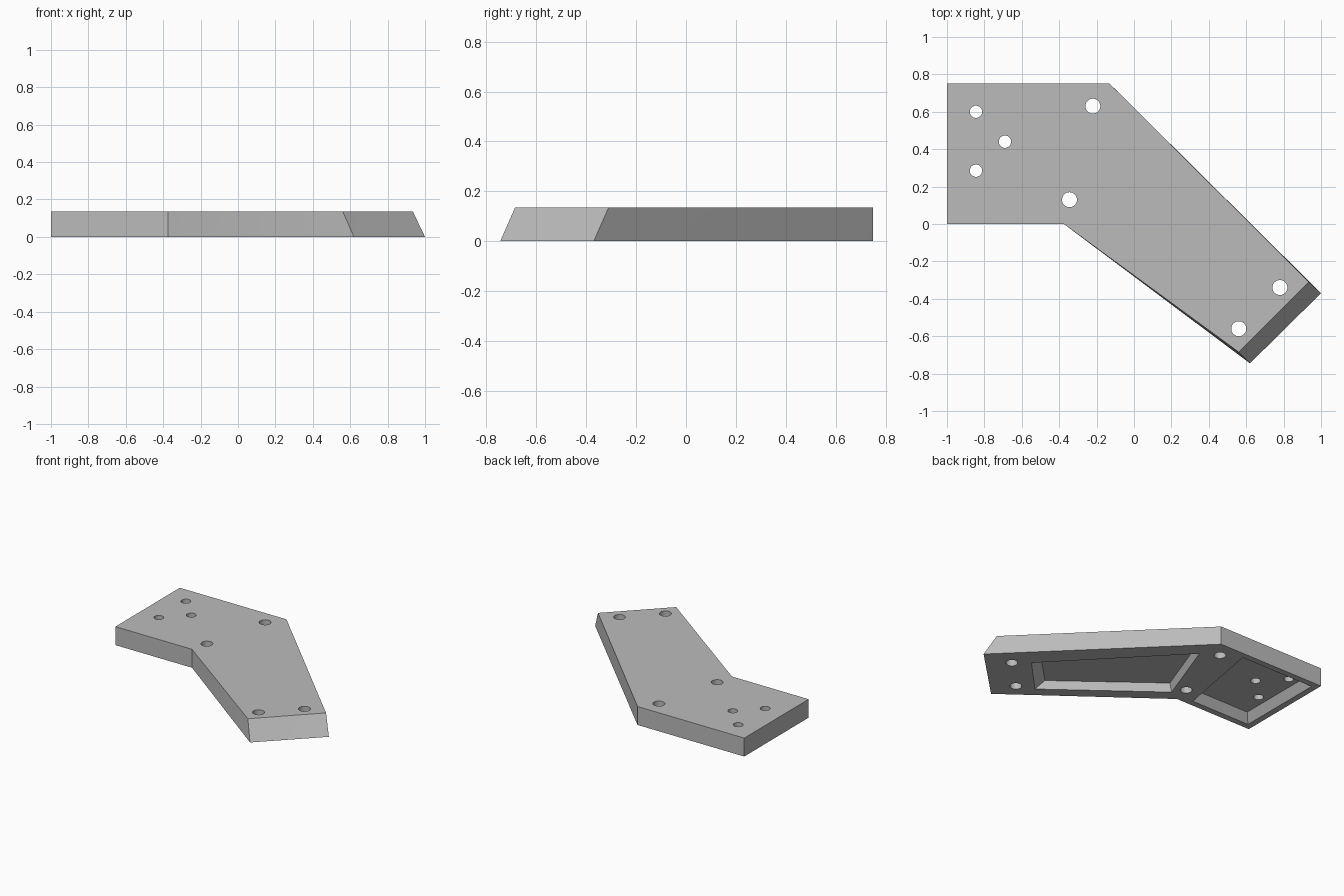
import bpy, bmesh

cube = bpy.data.objects.get("Cube")
if cube:
    bpy.data.objects.remove(cube, do_unlink=True)

HEIGHT = 0.136
POCKET = 0.062

grey = bpy.data.materials.new("plain_grey")
grey.use_nodes = True
grey.diffuse_color = (0.5, 0.5, 0.5, 1)
grey.node_tree.nodes["Principled BSDF"].inputs["Base Color"].default_value = (0.5, 0.5, 0.5, 1)


def loft(name, rings):
    """Closed solid through matching outlines, each given as (points, z)."""
    bm = bmesh.new()
    loops = [[bm.verts.new((x, y, z)) for x, y in pts] for pts, z in rings]
    n = len(loops[0])
    bm.faces.new(loops[0])
    bm.faces.new(loops[-1])
    for low, up in zip(loops, loops[1:]):
        for i in range(n):
            j = (i + 1) % n
            # two triangles, so that twisted sides stay well defined
            bm.faces.new((low[i], low[j], up[j]))
            bm.faces.new((low[i], up[j], up[i]))
    bmesh.ops.dissolve_limit(bm, angle_limit=0.001, verts=bm.verts, edges=bm.edges)
    bmesh.ops.recalc_face_normals(bm, faces=bm.faces)
    mesh = bpy.data.meshes.new(name)
    bm.to_mesh(mesh)
    bm.free()
    mesh.materials.append(grey)
    obj = bpy.data.objects.new(name, mesh)
    bpy.context.collection.objects.link(obj)
    return obj


# Bent plate with a slanted tip
shared = [(-1, 0.75), (-1, 0), (-0.375, 0)]
corner = (-0.13, 0.75)
base = shared + [(0.62, -0.745), (1, -0.37), corner]
top = shared + [(0.56, -0.685), (0.935, -0.31), corner]
plate = loft("bent_plate", [(base, 0), (top, HEIGHT)])

# Underside pockets with sloping walls
arm_rim = [(0.68, -0.255), (0.437, -0.507), (-0.288, 0.047), (-0.1, 0.56)]
arm_floor = [(0.635, -0.215), (0.39, -0.46), (-0.27, 0.05), (-0.09, 0.54)]
end_rim = [(-0.955, 0.045), (-0.475, 0.045), (-0.355, 0.705), (-0.955, 0.705)]
end_floor = [(-0.915, 0.085), (-0.51, 0.085), (-0.405, 0.665), (-0.915, 0.665)]
cutters = [loft(name, [(rim, -0.03), (rim, 0), (floor, POCKET)])
           for name, rim, floor in (("arm_pocket_cutter", arm_rim, arm_floor),
                                    ("end_pocket_cutter", end_rim, end_floor))]

# Bolt holes: a small group of three and two wider pairs
holes = {0.033: [(-0.845, 0.6), (-0.845, 0.285), (-0.69, 0.44)],
         0.04: [(-0.22, 0.63), (-0.345, 0.13), (0.78, -0.34), (0.56, -0.56)]}
for radius, centres in holes.items():
    for x, y in centres:
        bpy.ops.mesh.primitive_cylinder_add(vertices=32, radius=radius, depth=1, location=(x, y, 0))
        cutter = bpy.context.object
        cutter.name = "hole_cutter"
        cutter.data.materials.append(grey)
        cutters.append(cutter)

# Cut, then discard the cutters
bpy.ops.object.select_all(action='DESELECT')
bpy.context.view_layer.objects.active = plate
plate.select_set(True)
for cutter in cutters:
    cutter.hide_render = True
    mod = plate.modifiers.new("cut", 'BOOLEAN')
    mod.operation = 'DIFFERENCE'
    mod.solver = 'EXACT'
    mod.object = cutter
    bpy.ops.object.modifier_apply(modifier=mod.name)
    bpy.data.objects.remove(cutter, do_unlink=True)
bpy.ops.object.shade_smooth_by_angle(angle=0.35)
